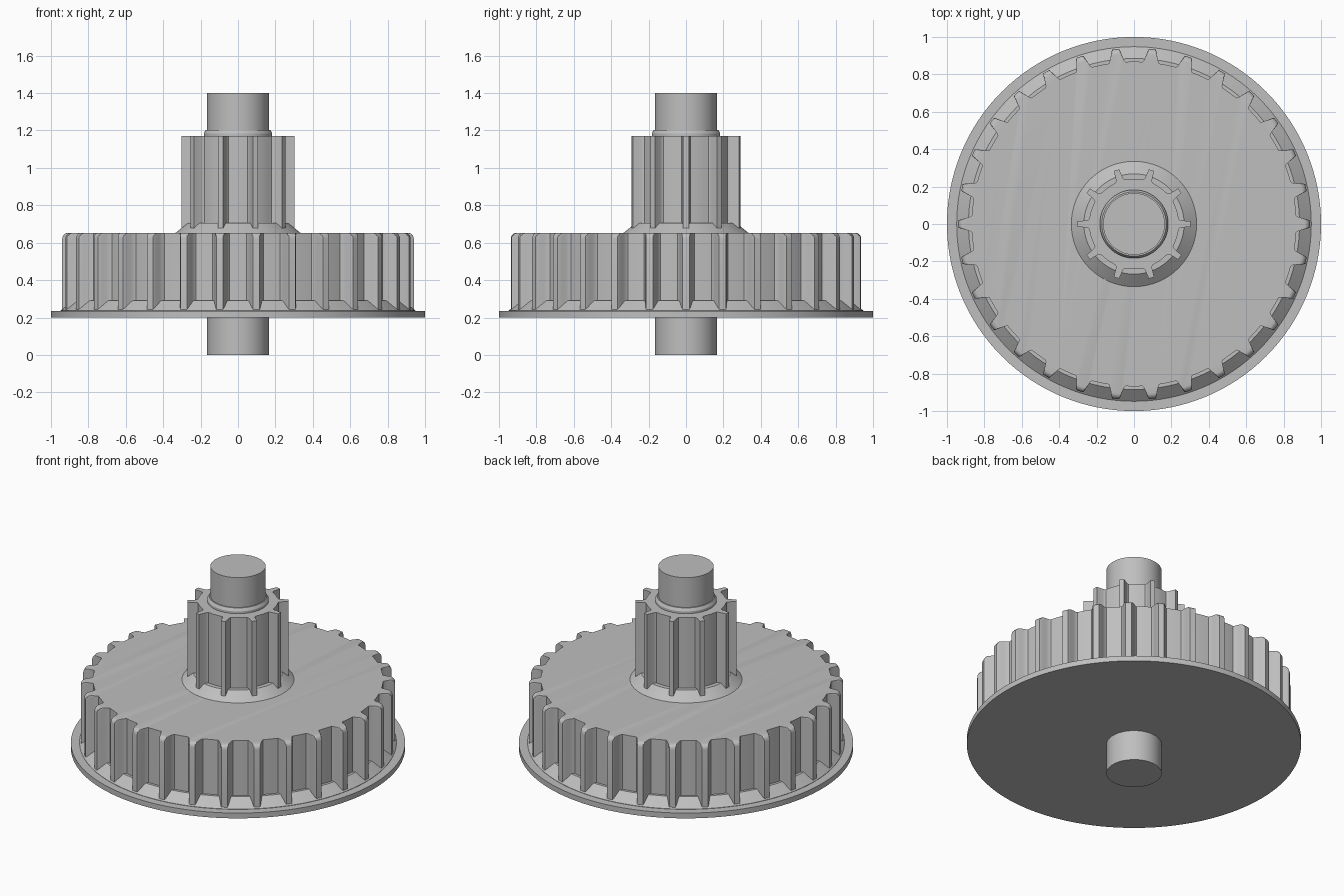
import bpy
import bmesh
from math import sin, cos, pi, radians

cube = bpy.data.objects.get("Cube")
if cube:
    bpy.data.objects.remove(cube)

grey = bpy.data.materials.new("plain grey")
grey.use_nodes = True
colour = (0.52, 0.52, 0.52, 1)
grey.diffuse_color = colour
grey.node_tree.nodes["Principled BSDF"].inputs["Base Color"].default_value = colour


def stack(name, layers):
    """Bridge outlines of (angle, radius) points, each at its height, and cap both ends."""
    bm = bmesh.new()
    rings = [[bm.verts.new((r * cos(a), r * sin(a), z)) for a, r in outline]
             for outline, z in layers]
    count = len(rings[0])
    for low, high in zip(rings, rings[1:]):
        for i in range(count):
            j = (i + 1) % count
            bm.faces.new((low[i], low[j], high[j], high[i]))
    bm.faces.new(rings[0][::-1])
    bm.faces.new(rings[-1])
    mesh = bpy.data.meshes.new(name)
    bm.to_mesh(mesh)
    bm.free()
    mesh.materials.append(grey)
    obj = bpy.data.objects.new(name, mesh)
    bpy.context.collection.objects.link(obj)
    bpy.ops.object.select_all(action="DESELECT")
    obj.select_set(True)
    bpy.context.view_layer.objects.active = obj
    bpy.ops.object.shade_smooth_by_angle(angle=radians(30))
    return obj


def lathe(name, profile, sides=96):
    """Turned part from (radius, height) pairs."""
    stack(name, [([(2 * pi * i / sides, r) for i in range(sides)], z) for r, z in profile])


def gear_outline(teeth, half_tooth):
    """Repeat one mirrored tooth, given as (degrees, radius) from gap to tip."""
    tooth = [(-a, r) for a, r in half_tooth] + [(a, r) for a, r in reversed(half_tooth)]
    return [(2 * pi * t / teeth + radians(a), r) for t in range(teeth) for a, r in tooth]


# Shaft and its collar
lathe("shaft", [(0.165, 0), (0.165, 1.4)])
lathe("collar", [(0.183, 1.15), (0.183, 1.185), (0.172, 1.203)])

# Flange disc and sloped foot of the big gear
lathe("flange", [(1, 0.2), (1, 0.235)], 128)
lathe("large_gear_foot", [(0.948, 0.225), (0.948, 0.237), (0.885, 0.29)], 128)

# Big gear with rounded tooth tops
big = gear_outline(30, [(4.6, 0.868), (3, 0.868), (2.6, 0.875), (2.1, 0.895),
                        (1.7, 0.915), (1.4, 0.93), (1.1, 0.94)])
layers = [(big, 0.21), (big, 0.622)]
for step in range(1, 6):
    t = step / 5 * pi / 2
    limit = 0.91 + 0.03 * cos(t)
    layers.append(([(a, min(r, limit)) for a, r in big], 0.622 + 0.03 * sin(t)))
stack("large_gear", layers)

# Small gear and its sloped foot
lathe("small_gear_foot", [(0.335, 0.64), (0.335, 0.652), (0.268, 0.705)])
small = gear_outline(10, [(14, 0.24), (10, 0.24), (6, 0.242), (5, 0.247), (4.2, 0.258),
                          (3.3, 0.285), (2.8, 0.303)])
stack("small_gear", [(small, 0.64), (small, 1.17)])
